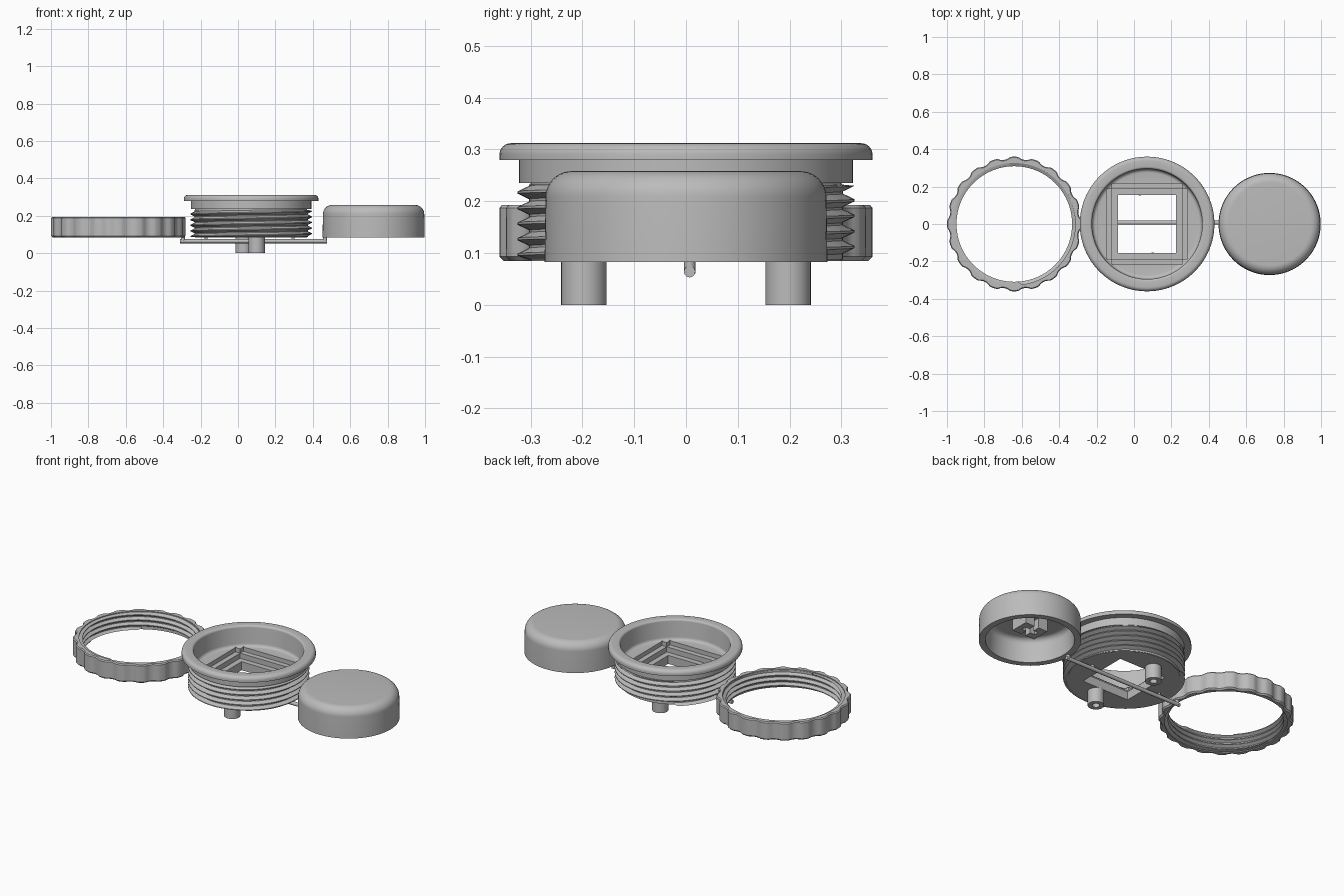
import bpy, bmesh, math
from mathutils import Vector

cube = bpy.data.objects.get("Cube")
if cube:
    bpy.data.objects.remove(cube, do_unlink=True)

grey = bpy.data.materials.new("grey plastic")
grey.use_nodes = True
colour = (0.5, 0.5, 0.5, 1)
grey.diffuse_color = colour
grey.node_tree.nodes["Principled BSDF"].inputs["Base Color"].default_value = colour

HOUSING, RING, CAP = (0.07, 0), (-0.64, 0), (0.725, 0)
TAU = 2 * math.pi


def finish(name, bm, smooth=True):
    bmesh.ops.remove_doubles(bm, verts=bm.verts, dist=1e-5)
    bmesh.ops.recalc_face_normals(bm, faces=bm.faces)
    mesh = bpy.data.meshes.new(name)
    bm.to_mesh(mesh)
    bm.free()
    mesh.materials.append(grey)
    obj = bpy.data.objects.new(name, mesh)
    bpy.context.collection.objects.link(obj)
    if smooth:
        bpy.ops.object.select_all(action="DESELECT")
        obj.select_set(True)
        bpy.context.view_layer.objects.active = obj
        bpy.ops.object.shade_smooth_by_angle(angle=math.radians(35))
    return obj


def revolve(name, column, centre, segs=96):
    """Sweep a closed outline around z; column(angle) gives its (r, z) points."""
    bm = bmesh.new()
    cols = []
    for i in range(segs + 1):
        a = TAU * i / segs
        cols.append([bm.verts.new((centre[0] + r * math.cos(a), centre[1] + r * math.sin(a), z))
                     for r, z in column(a)])
    n = len(cols[0])
    for c, d in zip(cols, cols[1:]):
        for j in range(n):
            k = (j + 1) % n
            bm.faces.new((c[j], d[j], d[k], c[k]))
    bmesh.ops.dissolve_degenerate(bm, dist=1e-6, edges=bm.edges)
    return finish(name, bm)


def lathe(name, profile, centre, segs=96):
    return revolve(name, lambda a: profile, centre, segs)


def arc(r, z, radius, start, end, steps=6):
    angles = [math.radians(start + (end - start) * i / steps) for i in range(steps + 1)]
    return [(r + radius * math.cos(t), z + radius * math.sin(t)) for t in angles]


def thread(name, centre, core, root, crest, low, high, pitch=0.03):
    """Closed helical ridge between two heights."""
    turns = int((high - low) / pitch) + 2

    def column(a):
        pts = [(core, low), (root, low)]
        for k in range(-1, turns):
            for part, r in ((0, root), (0.15, root), (0.5, crest), (0.65, crest)):
                z = low + pitch * (k + part + a / TAU)
                inside = low < z < high
                pts.append((r if inside else root, min(max(z, low), high)))
        return pts + [(root, high), (core, high)]
    return revolve(name, column, centre)


def box(name, centre, size):
    bm = bmesh.new()
    bmesh.ops.create_cube(bm, size=1)
    for v in bm.verts:
        v.co = Vector(centre) + v.co * Vector(size)
    return finish(name, bm, False)


def cut(target, cutter):
    cutter.hide_render = True
    mod = target.modifiers.new("cut", "BOOLEAN")
    mod.operation, mod.solver, mod.object = "DIFFERENCE", "EXACT", cutter
    bpy.context.view_layer.objects.active = target
    bpy.ops.object.modifier_apply(modifier=mod.name)
    bpy.data.objects.remove(cutter, do_unlink=True)


def rod(name, start, end, radius):
    a, b = Vector(start), Vector(end)
    bm = bmesh.new()
    bmesh.ops.create_cone(bm, cap_ends=True, segments=20, radius1=radius, radius2=radius,
                          depth=(b - a).length)
    turn = (b - a).to_track_quat("Z", "Y")
    for v in bm.verts:
        v.co = turn @ v.co + (a + b) / 2
    return finish(name, bm)


# Flanged housing cup
floor = 0.19
housing = lathe("housing",
                [(0, 0.085), (0.3, 0.085), (0.3, 0.235), (0.322, 0.235), (0.322, 0.28), (0.36, 0.28)]
                + arc(0.338, 0.29, 0.022, 0, 90)
                + arc(0.307, 0.3, 0.012, 90, 180, 4)
                + arc(0.275, floor + 0.018, 0.018, 0, -90, 4) + [(0, floor)], HOUSING)

# Stepped square window through the housing floor
for wide, deep, bottom in ((0.217, 0.187, 0.165), (0.187, 0.217, 0.165),
                           (0.187, 0.187, 0.135), (0.155, 0.155, 0.05)):
    cut(housing, box("window_cutter", (HOUSING[0], 0, (bottom + 0.25) / 2),
                     (2 * wide, 2 * deep, 0.25 - bottom)))
thread("housing_thread", HOUSING, 0.296, 0.303, 0.325, 0.087, 0.232)

# Mounting posts with blind screw holes
for name, x, y in (("front_post", 0.1, -0.197), ("back_post", 0.03, 0.197)):
    lathe(name, [(0, 0.095), (0.044, 0.095), (0.044, 0), (0.02, 0), (0.02, 0.06), (0, 0.06)],
          (x, y), 32)


# Locking ring with scalloped grip
def ring_column(a):
    phase = (a / TAU * 20) % 1 - 0.5
    r = 0.36 - 0.013 * max(0, 1 - (phase / 0.32) ** 2)
    return [(0.328, 0.085), (r - 0.008, 0.085), (r, 0.093), (r, 0.187), (r - 0.005, 0.193),
            (0.328, 0.193)]


revolve("locking_ring", ring_column, RING, 200)
thread("locking_ring_thread", RING, 0.332, 0.326, 0.309, 0.09, 0.188)

# Hollow round cap
lathe("round_cap",
      [(0.238, 0.083), (0.273, 0.083), (0.271, 0.208)] + arc(0.221, 0.208, 0.05, 0, 90, 10)
      + [(0, 0.258), (0, 0.222)] + arc(0.2, 0.19, 0.032, 90, 0, 6), CAP)

# Cap stem with a cross-shaped socket
stem = box("cap_stem", (CAP[0], 0, 0.183), (0.15, 0.11, 0.086))
for size in ((0.088, 0.028, 0.07), (0.028, 0.13, 0.07)):
    cut(stem, box("socket_cutter", (CAP[0], 0, 0.165), size))

# Runner rod and the risers joining it to the parts
Y = 0.007
rod("runner", (-0.31, Y, 0.064), (0.476, Y, 0.064), 0.011)
for name, x, top, radius in (("ring_riser", -0.295, 0.11, 0.011),
                             ("left_housing_riser", -0.17, 0.09, 0.008),
                             ("right_housing_riser", 0.295, 0.09, 0.008),
                             ("cap_riser", 0.465, 0.09, 0.011)):
    rod(name, (x, Y, 0.06), (x, Y, top), radius)
